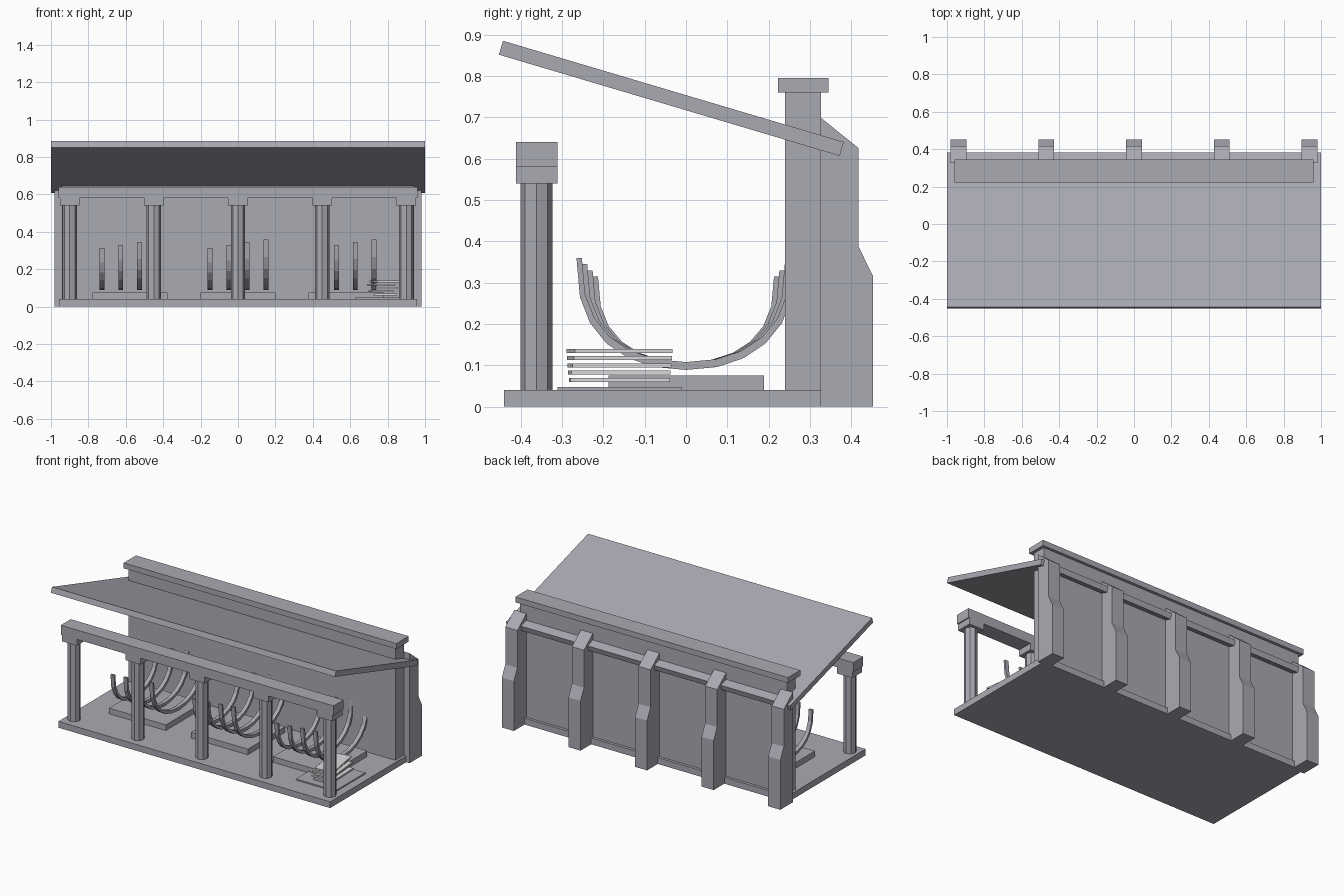
import bpy
import bmesh
from math import sin, cos, pi, radians, atan2

cube = bpy.data.objects.get("Cube")
if cube:
    bpy.data.objects.remove(cube, do_unlink=True)


def material(name, color):
    m = bpy.data.materials.new(name)
    m.use_nodes = True
    m.diffuse_color = color
    m.node_tree.nodes["Principled BSDF"].inputs["Base Color"].default_value = color
    return m


STONE = material("stone grey", (0.4, 0.4, 0.45, 1))
PALE = material("pale sheet", (0.72, 0.72, 0.74, 1))


def finish(name, bm, mat):
    bmesh.ops.recalc_face_normals(bm, faces=bm.faces)
    mesh = bpy.data.meshes.new(name)
    bm.to_mesh(mesh)
    bm.free()
    mesh.materials.append(mat)
    obj = bpy.data.objects.new(name, mesh)
    bpy.context.collection.objects.link(obj)
    return obj


def box(name, x, y, z, mat=STONE):
    """Box from (min, max) ranges, with its origin at its centre."""
    bm = bmesh.new()
    bmesh.ops.create_cube(bm, size=1)
    bmesh.ops.scale(bm, vec=[r[1] - r[0] for r in (x, y, z)], verts=bm.verts)
    obj = finish(name, bm, mat)
    obj.location = [(r[0] + r[1]) / 2 for r in (x, y, z)]
    return obj


def extrude_x(name, profile, x, width):
    """Extrude a closed (y, z) profile along x, centred on x."""
    bm = bmesh.new()
    face = bm.faces.new([bm.verts.new((x - width / 2, y, z)) for y, z in profile])
    new = bmesh.ops.extrude_face_region(bm, geom=[face])["geom"]
    bmesh.ops.translate(bm, vec=(width, 0, 0),
                        verts=[v for v in new if isinstance(v, bmesh.types.BMVert)])
    return finish(name, bm, STONE)


# Floor, rear wall and coping
box("floor", (-0.957, 0.957), (-0.44, 0.345), (0, 0.04))
box("rear_wall", (-0.94, 0.94), (0.24, 0.327), (0.04, 0.76))
box("wall_coping", (-0.96, 0.96), (0.222, 0.345), (0.76, 0.795))

# Sloping roof, passing through the wall
roof = box("roof", (-1, 1), (-0.43, 0.43), (-0.0175, 0.0175))
roof.location = (0, -0.0355, 0.746)
roof.rotation_euler.x = atan2(-0.245, 0.825)

# Stepped buttresses behind the wall
buttress = [(0.325, 0), (0.452, 0), (0.452, 0.317), (0.417, 0.388),
            (0.417, 0.626), (0.325, 0.7)]
for i in range(-2, 3):
    extrude_x("buttress", buttress, i * 0.469, 0.085)

# Front colonnade: octagonal columns, capitals and beam
for i in range(-2, 3):
    bm = bmesh.new()
    bmesh.ops.create_cone(bm, cap_ends=True, segments=8, radius1=0.0385,
                          radius2=0.0385, depth=0.5)
    finish("column", bm, STONE).location = (i * 0.45, -0.362, 0.29)
    box("capital", (i * 0.45 - 0.053, i * 0.45 + 0.053), (-0.411, -0.311), (0.54, 0.58))
box("front_beam", (-0.96, 0.96), (-0.411, -0.311), (0.58, 0.64))


# Cradles: a plinth with four U-shaped ribs of growing size
def rib_edge(a, top, bottom, steps=12):
    points = []
    for k in range(steps + 1):
        t = pi * k / steps
        c, s = cos(t), max(sin(t), 0)
        y = a * abs(c) ** 0.92 * (1 if c > 0 else -1)
        points.append((y, top - (top - bottom) * s ** 0.78))
    return points


for cx in (-0.577, 0, 0.577):
    box("plinth", (cx - 0.2, cx + 0.2), (-0.187, 0.189), (0.04, 0.076))
    for k in range(4):
        a, top = 0.226 + 0.013 * k, 0.315 + 0.015 * k
        outline = rib_edge(a, top, 0.089) + rib_edge(a - 0.013, top, 0.108)[::-1]
        extrude_x("rib", outline, cx + (k - 1.5) * 0.1, 0.025)

# Pallet with a twisted stack of thin sheets
box("pallet", (0.625, 0.905), (-0.311, -0.011), (0.04, 0.048))
for k in range(5):
    z = 0.06 + 0.0175 * k
    cx = 0.775 + 0.008 * (-1) ** k
    sheet = box("sheet", (cx - 0.06, cx + 0.06), (-0.281, -0.041), (z, z + 0.01), PALE)
    sheet.rotation_euler.z = radians(2 + 2 * k)
